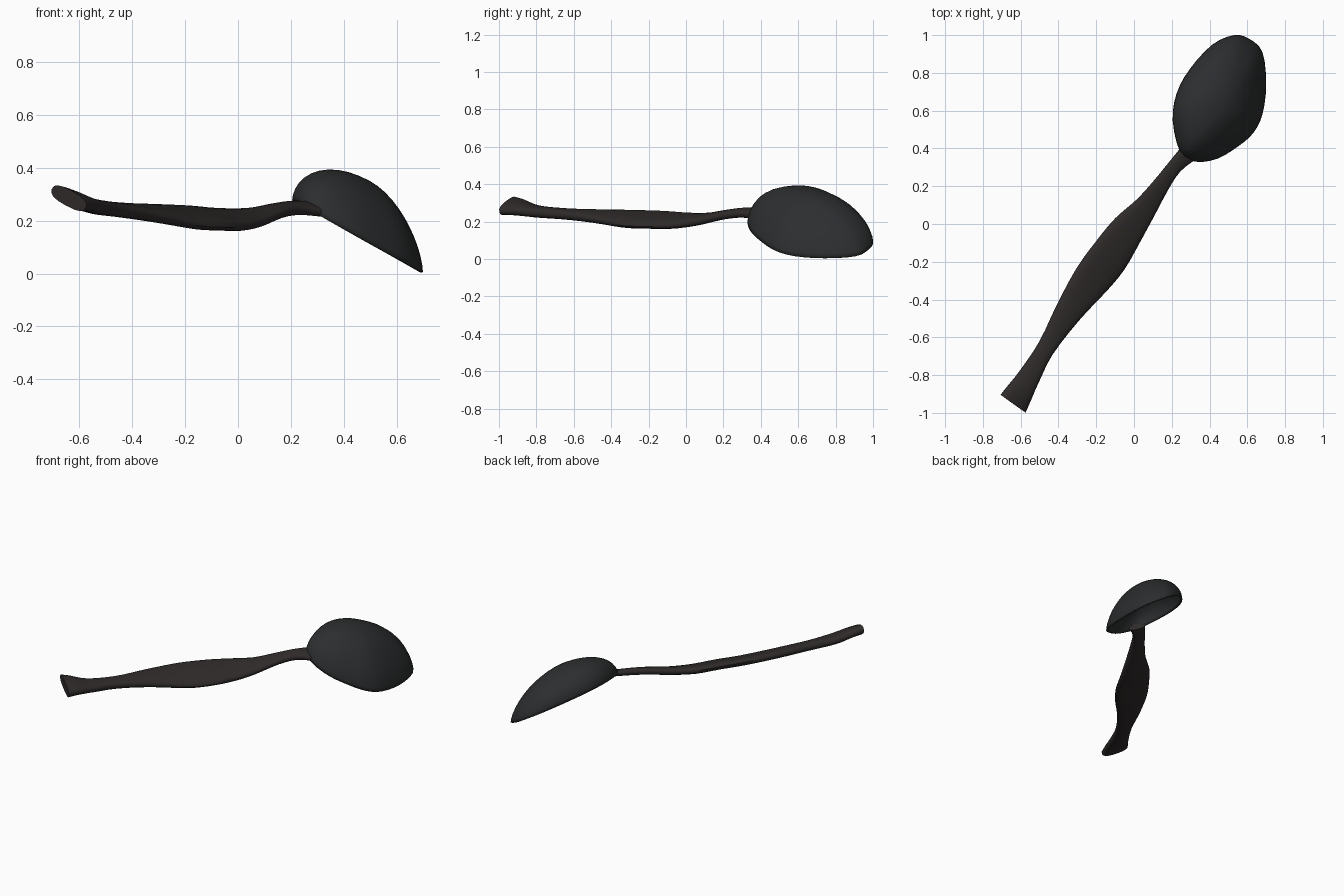
import bpy, bmesh, math
from mathutils import Vector

if "Cube" in bpy.data.objects:
    bpy.data.objects.remove(bpy.data.objects["Cube"])


def material(name, rgb):
    m = bpy.data.materials.new(name)
    m.diffuse_color = (*rgb, 1)
    m.use_nodes = True
    m.node_tree.nodes["Principled BSDF"].inputs["Base Color"].default_value = m.diffuse_color
    return m


def spline(pts, steps, closed):
    """Catmull-Rom interpolation through points of any size."""
    n, out = len(pts), []
    get = (lambda i: pts[i % n]) if closed else (lambda i: pts[max(0, min(n - 1, i))])
    for i in range(n if closed else n - 1):
        for s in range(steps):
            t = s / steps
            a, b, c, d = get(i - 1), get(i), get(i + 1), get(i + 2)
            out.append([0.5 * (2 * q + (r - p) * t + (2 * p - 5 * q + 4 * r - u) * t * t
                               + (3 * q - p - 3 * r + u) * t ** 3)
                        for p, q, r, u in zip(a, b, c, d)])
    if not closed:
        out.append(list(pts[-1]))
    return out


def bridge(bm, rings):
    for a, b in zip(rings, rings[1:]):
        for i in range(len(a)):
            j = (i + 1) % len(a)
            bm.faces.new((a[i], a[j], b[j], b[i]))


def finish(bm, name, mat):
    bmesh.ops.recalc_face_normals(bm, faces=bm.faces)
    me = bpy.data.meshes.new(name)
    bm.to_mesh(me)
    bm.free()
    ob = bpy.data.objects.new(name, me)
    bpy.context.collection.objects.link(ob)
    me.materials.append(mat)
    bpy.context.view_layer.objects.active = ob
    ob.select_set(True)
    bpy.ops.object.shade_smooth_by_angle(angle=math.radians(45))
    ob.select_set(False)
    return ob


# Bowl: upturned dome over a tilted egg-shaped rim
outline = [(.53, 1.0), (.61, .98), (.68, .91), (.70, .74), (.68, .58), (.63, .48),
           (.55, .41), (.44, .345), (.325, .33), (.245, .38), (.205, .545),
           (.225, .69), (.295, .82), (.415, .95)]
rim = spline(outline, 3, True)
cx, cy, height = .5, .64, .235


def rim_z(x):
    return .39 - .55 * x


bm = bmesh.new()
rings = []
N = 11
for k in range(N):
    ang = math.pi / 2 * (1 - k / N)
    t = math.sin(ang)
    h = height * max(0, 1 - t * t) ** .6
    ring = []
    for x, y in rim:
        px, py = cx + (x - cx) * t, cy + (y - cy) * t
        ring.append(bm.verts.new((px, py, max(0, rim_z(px)) + h)))
    rings.append(ring)
bridge(bm, rings)
top = bm.verts.new((cx, cy, rim_z(cx) + height))
last = rings[-1]
for i in range(len(last)):
    bm.faces.new((last[i], last[(i + 1) % len(last)], top))
bowl = finish(bm, "spoon_bowl", material("dark_metal", (.025, .027, .028)))
shell = bowl.modifiers.new("shell", "SOLIDIFY")
shell.thickness = .01
shell.offset = -1

# Handle: left edge xyz, right edge xyz, thickness at each station
stations = [
    (-.705, -.905, .32, -.575, -.998, .25, .062),
    (-.67, -.86, .305, -.545, -.93, .25, .062),
    (-.60, -.77, .265, -.50, -.83, .245, .058),
    (-.50, -.62, .25, -.43, -.69, .235, .055),
    (-.41, -.43, .25, -.29, -.51, .21, .055),
    (-.305, -.235, .25, -.14, -.35, .18, .055),
    (-.20, -.09, .245, -.05, -.24, .175, .055),
    (-.10, .03, .235, .03, -.10, .175, .055),
    (.02, .135, .235, .10, .03, .19, .05),
    (.11, .235, .25, .18, .18, .225, .045),
    (.185, .325, .262, .245, .28, .235, .045),
    (.245, .40, .265, .33, .345, .225, .04)]
bm = bmesh.new()
rings = []
axis = Vector((.56, .83, 0)).normalized()
for s in spline(stations, 3, False):
    left, right = Vector(s[:3]), Vector(s[3:6])
    mid, half = (left + right) / 2, (right - left) / 2
    up = half.cross(axis).normalized() * s[6] / 2
    if up.z < 0:
        up = -up
    ring = []
    for i in range(16):
        a = 2 * math.pi * i / 16
        c, d = math.cos(a), math.sin(a)
        # squarish oval section
        u = math.copysign(abs(c) ** .75, c)
        v = math.copysign(abs(d) ** .75, d)
        ring.append(bm.verts.new(mid + half * u + up * v))
    rings.append(ring)
bridge(bm, rings)
bm.faces.new(rings[0])
bm.faces.new(rings[-1])
finish(bm, "spoon_handle", material("dark_brown_metal", (.028, .024, .023)))
